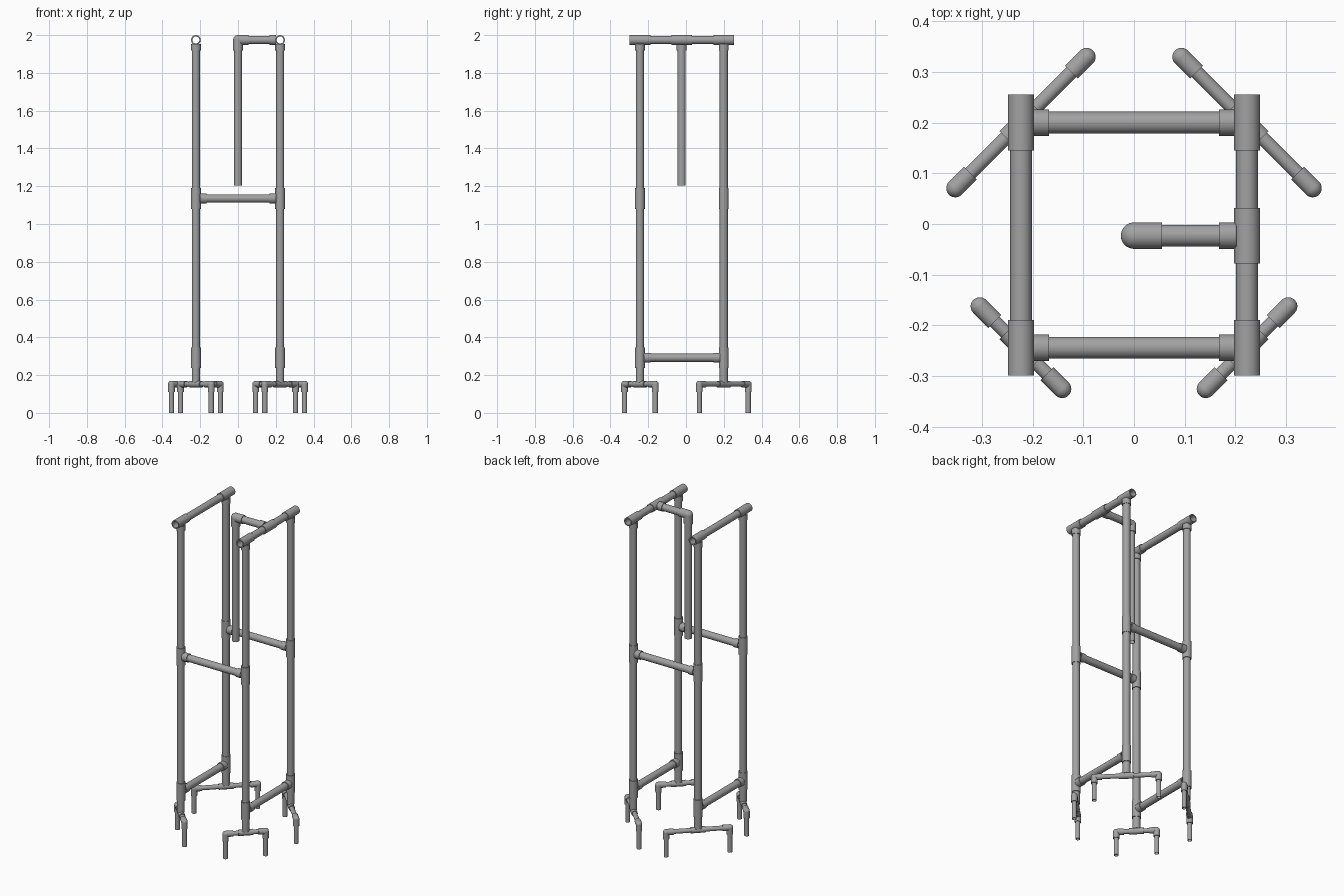
import bpy
import bmesh
import math
from mathutils import Vector

cube = bpy.data.objects.get("Cube")
if cube:
    bpy.data.objects.remove(cube, do_unlink=True)

grey = bpy.data.materials.new("pipe grey")
grey.use_nodes = True
GREY = (0.36, 0.36, 0.36, 1)
grey.diffuse_color = GREY
grey.node_tree.nodes["Principled BSDF"].inputs["Base Color"].default_value = GREY

PIPE, FITTING, SOCKET = 0.0215, 0.026, 0.055
FOOT_PIPE, FOOT_FITTING, FOOT_SOCKET = 0.0135, 0.018, 0.042
X, FRONT, BACK = 0.223, -0.244, 0.2
TOP, CROSS, LOW, FOOT = 1.974, 1.135, 0.292, 0.152
UP, DOWN = Vector((0, 0, 1)), Vector((0, 0, -1))
ALONG_Y = Vector((0, 1, 0))
SEGMENTS = 32
parts = []


def add_tube(bm, a, b, radius, wall=0.003):
    """Hollow open pipe between two points."""
    a, b = Vector(a), Vector(b)
    turn = (b - a).to_track_quat('Z', 'Y')
    rings = []
    for end, r in ((a, radius), (b, radius), (b, radius - wall), (a, radius - wall)):
        ring = []
        for i in range(SEGMENTS):
            t = math.tau * i / SEGMENTS
            ring.append(bm.verts.new(end + turn @ Vector((r * math.cos(t), r * math.sin(t), 0))))
        rings.append(ring)
    for k in range(4):
        p, q = rings[k], rings[(k + 1) % 4]
        for i in range(SEGMENTS):
            j = (i + 1) % SEGMENTS
            bm.faces.new((p[i], p[j], q[j], q[i]))


def finish(name, bm):
    mesh = bpy.data.meshes.new(name)
    bm.to_mesh(mesh)
    bm.free()
    mesh.materials.append(grey)
    obj = bpy.data.objects.new(name, mesh)
    bpy.context.collection.objects.link(obj)
    parts.append(obj)


def pipe(name, a, b, radius=PIPE):
    bm = bmesh.new()
    add_tube(bm, a, b, radius)
    finish(name, bm)


def tee(name, centre, run, branch, radius=FITTING, reach=SOCKET):
    """Straight sleeve with one side socket."""
    bm = bmesh.new()
    c = Vector(centre)
    add_tube(bm, c - run * reach, c + run * reach, radius, radius * 0.26)
    add_tube(bm, c + branch * radius * 0.8, c + branch * reach, radius, radius * 0.26)
    finish(name, bm)


def elbow(name, centre, d1, d2, radius=FITTING, reach=SOCKET):
    """Two sockets meeting in a rounded corner."""
    bm = bmesh.new()
    c = Vector(centre)
    ball = bmesh.ops.create_uvsphere(bm, u_segments=SEGMENTS, v_segments=16, radius=radius)
    bmesh.ops.translate(bm, verts=ball["verts"], vec=c)
    for d in (d1, d2):
        add_tube(bm, c, c + d * reach, radius, radius * 0.26)
    finish(name, bm)


def foot(label, x, y, direction, half):
    """Two-legged stand under a post."""
    c = Vector((x, y, FOOT))
    tee(label + "_foot_tee", c, direction, UP, FOOT_FITTING, FOOT_SOCKET)
    pipe(label + "_foot_bar", c - direction * half, c + direction * half, FOOT_PIPE)
    for tag, s in (("a", 1), ("b", -1)):
        corner = c + direction * half * s
        elbow(f"{label}_foot_elbow_{tag}", corner, DOWN, direction * -s, FOOT_FITTING, FOOT_SOCKET)
        pipe(f"{label}_foot_leg_{tag}", corner, (corner.x, corner.y, 0), FOOT_PIPE)


# Both side frames
for side, s in (("left", 1), ("right", -1)):
    x = s * X
    inward = Vector((-s, 0, 0))
    for end, y, e in (("front", FRONT, 1), ("back", BACK, -1)):
        label = side + "_" + end
        pipe(label + "_post", (x, y, FOOT + 0.01), (x, y, TOP - PIPE))
        tee(label + "_top_tee", (x, y, TOP), ALONG_Y, DOWN)
        tee(label + "_cross_tee", (x, y, CROSS), UP, inward)
        tee(label + "_low_tee", (x, y, LOW), UP, ALONG_Y * e)
        foot(label, x, y, Vector((s, e, 0)).normalized(), 0.115 if e > 0 else 0.183)
    for name, z in (("top_rail", TOP), ("low_rail", LOW)):
        pipe(f"{side}_{name}", (x, FRONT + PIPE, z), (x, BACK - PIPE, z))

# Crossbars joining the side frames
for end, y in (("front", FRONT), ("back", BACK)):
    pipe(end + "_crossbar", (-X + PIPE, y, CROSS), (X - PIPE, y, CROSS))

# Hanging arm on the left top rail
HANG_Y = -0.023
tee("arm_tee", (X, HANG_Y, TOP), ALONG_Y, Vector((-1, 0, 0)))
pipe("arm", (X - PIPE, HANG_Y, TOP), (0, HANG_Y, TOP))
elbow("arm_elbow", (0, HANG_Y, TOP), DOWN, Vector((1, 0, 0)))
pipe("hanging_pipe", (0, HANG_Y, TOP), (0, HANG_Y, 1.205))

# Smooth pipe walls, sharp rims
bpy.ops.object.select_all(action='DESELECT')
for obj in parts:
    obj.select_set(True)
bpy.context.view_layer.objects.active = parts[0]
bpy.ops.object.shade_smooth_by_angle(angle=math.radians(40))
